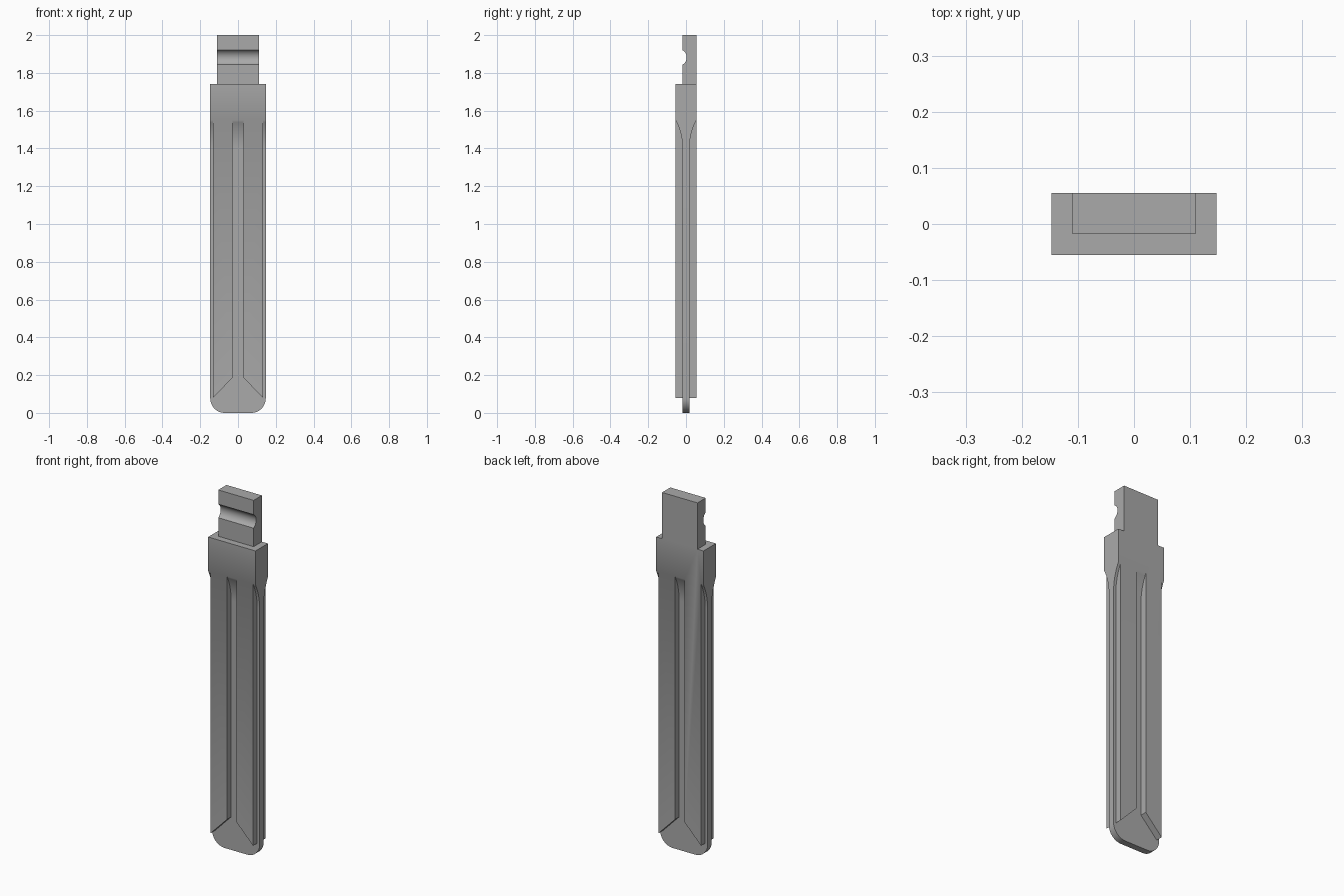
import bpy, bmesh, math
from mathutils import Vector

if "Cube" in bpy.data.objects:
    bpy.data.objects.remove(bpy.data.objects["Cube"], do_unlink=True)

HALF_W, HALF_T, CORE = 0.147, 0.055, 0.018   # head half width / thickness, thin core half thickness
SHOULDER, TOP = 1.74, 2.0

steel = bpy.data.materials.new("grey steel")
steel.use_nodes = True
steel.diffuse_color = (0.4, 0.4, 0.4, 1)
steel.node_tree.nodes["Principled BSDF"].inputs["Base Color"].default_value = (0.4, 0.4, 0.4, 1)


def arc(cx, cz, r, start, end, steps):
    """Points on a circle, angles in degrees."""
    angles = [math.radians(start + (end - start) * i / steps) for i in range(steps + 1)]
    return [(cx + r * math.cos(a), cz + r * math.sin(a)) for a in angles]


def prism(name, outline, axis, low, high):
    """Extrude an outline (across, z) along the x or y axis."""
    bm = bmesh.new()
    place = (lambda u, z: (low, u, z)) if axis == "x" else (lambda u, z: (u, low, z))
    face = bm.faces.new([bm.verts.new(place(u, z)) for u, z in outline])
    out = bmesh.ops.extrude_face_region(bm, geom=[face])
    move = Vector((high - low, 0, 0)) if axis == "x" else Vector((0, high - low, 0))
    bmesh.ops.translate(bm, vec=move, verts=[g for g in out["geom"] if isinstance(g, bmesh.types.BMVert)])
    bmesh.ops.recalc_face_normals(bm, faces=bm.faces)
    mesh = bpy.data.meshes.new(name)
    bm.to_mesh(mesh)
    bm.free()
    mesh.materials.append(steel)
    obj = bpy.data.objects.new(name, mesh)
    bpy.context.collection.objects.link(obj)
    return obj


# Thin core plate with rounded tip
r = 0.077
tip = arc(-HALF_W + r, r, r, 180, 270, 12) + arc(HALF_W - r, r, r, 270, 360, 12)
blade = prism("key_blade", tip + [(HALF_W, 1.45), (-HALF_W, 1.45)], "y", -CORE, CORE)

# Head block whose lower end sweeps down into the core
rise, step = 0.15, HALF_T - CORE
R = (rise ** 2 + step ** 2) / (2 * step)
sweep = math.degrees(math.asin(rise / R))
flare = arc(CORE + R, 1.4, R, 180, 180 - sweep, 12)
side = flare + [(HALF_T, SHOULDER), (-HALF_T, SHOULDER)] + [(-y, z) for y, z in reversed(flare)]
parts = [prism("head", side, "x", -HALF_W, HALF_W)]

# Tang, flush with the back, with a round notch across its front
half, depth, mid = 0.038, 0.022, 1.882
nr = (half ** 2 + depth ** 2) / (2 * depth)
turn = math.degrees(math.asin(half / nr))
notch = arc(-CORE + depth - nr, mid, nr, -turn, turn, 12)
tang = [(HALF_T, TOP), (HALF_T, 1.65), (-CORE, 1.65)] + notch + [(-CORE, TOP)]
parts.append(prism("tang", tang, "x", -0.11, 0.11))

# Two raised ribs, running through the core to show on both faces
for s in (1, -1):
    rib = [(s * 0.03, 0.185), (s * 0.132, 0.08), (s * 0.132, 1.6), (s * 0.03, 1.6)]
    parts.append(prism("rib", rib, "y", -HALF_T, HALF_T))

# Weld everything into one solid
bpy.context.view_layer.objects.active = blade
blade.select_set(True)
for part in parts:
    mod = blade.modifiers.new("weld", "BOOLEAN")
    mod.operation, mod.solver, mod.object = "UNION", "EXACT", part
    bpy.ops.object.modifier_apply(modifier=mod.name)
    bpy.data.objects.remove(part, do_unlink=True)

# Clean up flat faces and shade the curves smooth
bm = bmesh.new()
bm.from_mesh(blade.data)
bmesh.ops.remove_doubles(bm, verts=bm.verts, dist=1e-5)
bmesh.ops.dissolve_limit(bm, angle_limit=0.005, verts=bm.verts, edges=bm.edges)
bm.to_mesh(blade.data)
bm.free()
bpy.ops.object.shade_smooth_by_angle(angle=math.radians(30))
